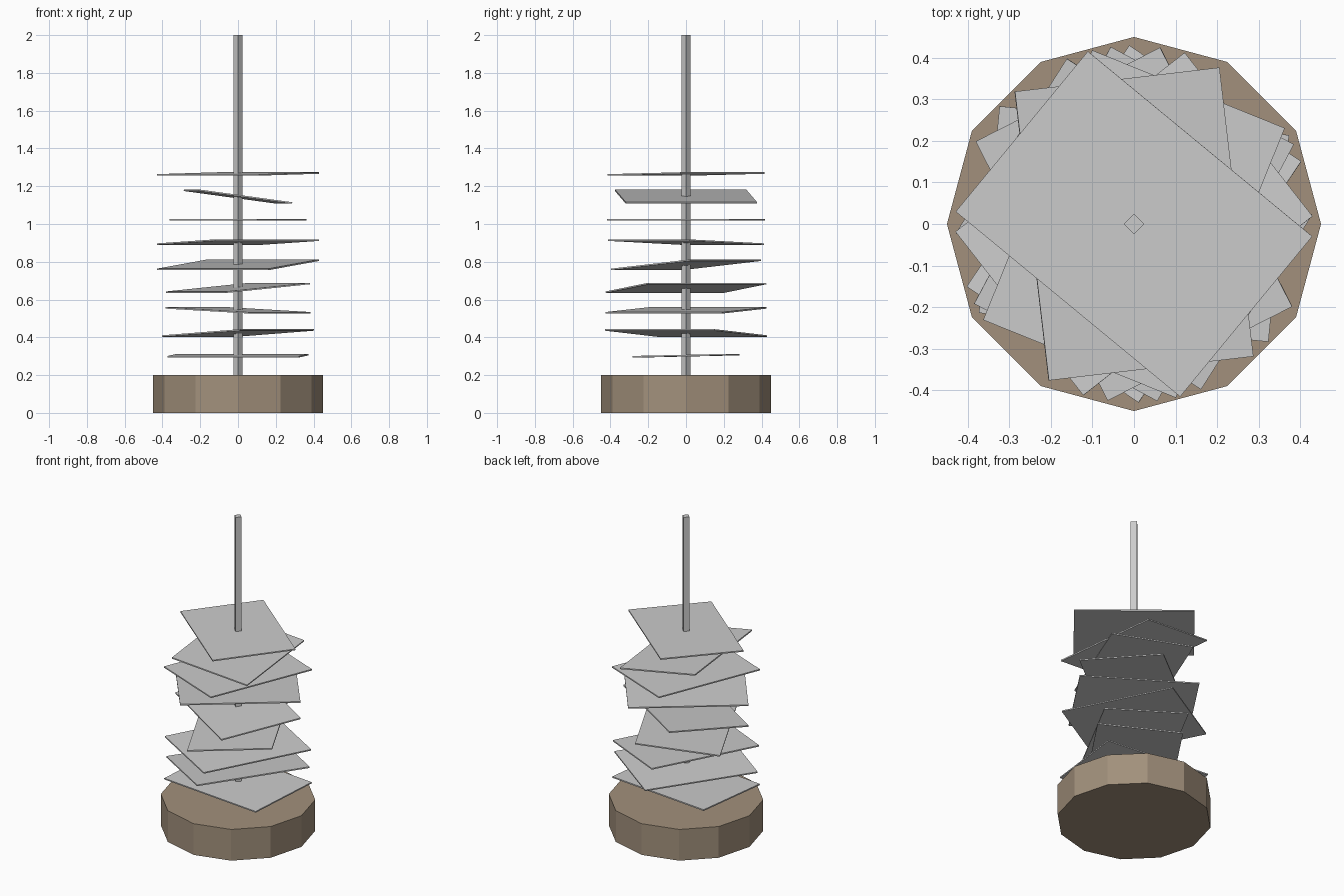
import bpy
from math import radians

if "Cube" in bpy.data.objects:
    bpy.data.objects.remove(bpy.data.objects["Cube"])

# Round wooden base, twelve sides
wood = bpy.data.materials.new("wood")
wood.diffuse_color = (0.36, 0.28, 0.2, 1)
wood.use_nodes = True
wood.node_tree.nodes["Principled BSDF"].inputs["Base Color"].default_value = wood.diffuse_color
bpy.ops.mesh.primitive_cylinder_add(vertices=12, radius=0.45, depth=0.2, location=(0, 0, 0.1))
base = bpy.context.object
base.name = "base"
base.data.materials.append(wood)

# Four-sided spike rising from the base
bpy.ops.mesh.primitive_cylinder_add(vertices=4, radius=0.025, depth=1.8, location=(0, 0, 1.1))
bpy.context.object.name = "spike"

# Speared paper sheets: height, yaw in degrees, tilt about the long axis in radians
sheets = [
    (0.303, -5.7, 0.022),
    (0.423, 56, -0.065),
    (0.543, 62, 0.052),
    (0.662, -63, 0.092),
    (0.784, -32.5, 0.098),
    (0.904, 38, -0.042),
    (1.023, 68, 0.0),
    (1.145, 96.7, 0.135),
    (1.265, -39.5, 0.02),
]
for i, (z, yaw, tilt) in enumerate(sheets):
    bpy.ops.mesh.primitive_cube_add(size=1, location=(0, 0, z), rotation=(tilt, 0, radians(yaw)))
    sheet = bpy.context.object
    sheet.name = f"paper_sheet_{i + 1}"
    sheet.scale = (0.7, 0.5, 0.008)
